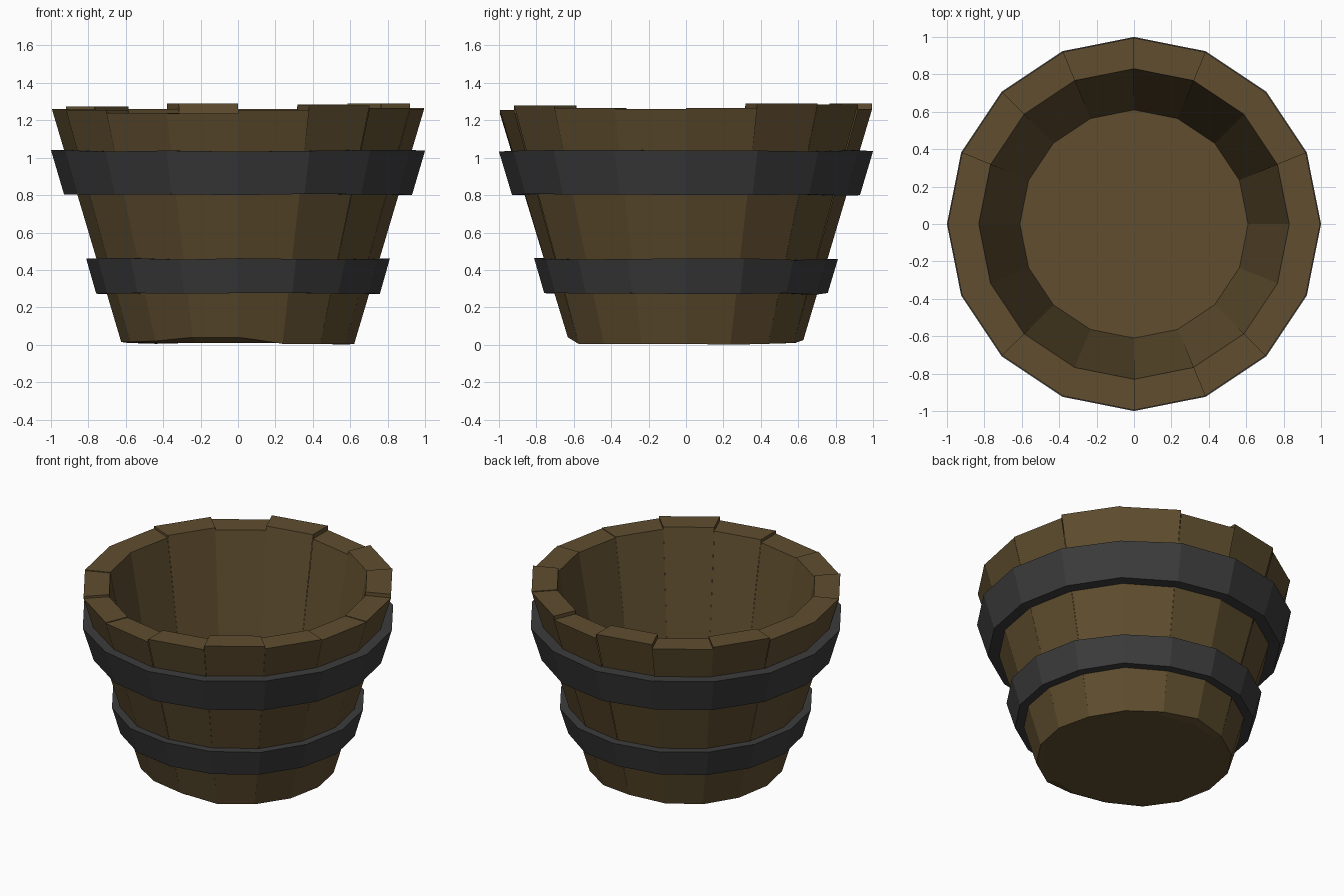
import bpy, bmesh, random
from math import cos, sin, pi

if "Cube" in bpy.data.objects:
    bpy.data.objects.remove(bpy.data.objects["Cube"])

random.seed(3)
N = 16


def material(name, color):
    m = bpy.data.materials.new(name)
    m.diffuse_color = (*color, 1)
    m.use_nodes = True
    m.node_tree.nodes["Principled BSDF"].inputs["Base Color"].default_value = m.diffuse_color
    return m


wood = material("wood", (0.115, 0.075, 0.028))
iron = material("iron", (0.045, 0.045, 0.046))


def pt(r, k, z):
    a = 2 * pi * k / N
    return (r * cos(a), r * sin(a), z)


def outer_r(z):
    return 0.62 + 0.30 * z


def finish(bm, name, mat):
    bmesh.ops.remove_doubles(bm, verts=bm.verts, dist=0.0005)
    bmesh.ops.recalc_face_normals(bm, faces=bm.faces)
    me = bpy.data.meshes.new(name)
    bm.to_mesh(me)
    bm.free()
    me.materials.append(mat)
    ob = bpy.data.objects.new(name, me)
    bpy.context.collection.objects.link(ob)
    return ob


# Uneven stave tops (one per stave) and bottom edge heights (one per corner)
tops = [1.265, 1.29, 1.285, 1.26, 1.29, 1.26, 1.275, 1.26,
        1.26, 1.255, 1.24, 1.235, 1.255, 1.28, 1.265, 1.26]
feet = [0.005, 0.0, 0.005, 0.01, 0.025, 0.01, 0.005, 0.01,
        0.015, 0.015, 0.02, 0.04, 0.04, 0.005, 0.005, 0.005]
R_TOP, R_IN, R_FLOOR, Z_FLOOR = 0.995, 0.83, 0.61, 0.045

# Staves: outer wall, inner wall, rim, and steps between neighbours
bm = bmesh.new()


def face(*pts):
    bm.faces.new([bm.verts.new(p) for p in pts])


for i in range(N):
    j, h, prev = i + 1, tops[i], tops[i - 1]
    face(pt(outer_r(feet[i]), i, feet[i]), pt(outer_r(feet[j % N]), j, feet[j % N]),
         pt(R_TOP, j, h), pt(R_TOP, i, h))
    face(pt(R_FLOOR, j, Z_FLOOR), pt(R_FLOOR, i, Z_FLOOR), pt(R_IN, i, h), pt(R_IN, j, h))
    face(pt(R_TOP, i, h), pt(R_TOP, j, h), pt(R_IN, j, h), pt(R_IN, i, h))
    if abs(h - prev) > 0.001:
        face(pt(R_TOP, i, prev), pt(R_TOP, i, h), pt(R_IN, i, h), pt(R_IN, i, prev))
    # underside wedge running to the centre
    face(pt(outer_r(feet[i]), i, feet[i]), pt(0.58, i, 0.008),
         pt(0.58, j, 0.008), pt(outer_r(feet[j % N]), j, feet[j % N]))
face(*[pt(0.58, k, 0.008) for k in reversed(range(N))])
face(*[pt(R_FLOOR, k, Z_FLOOR) for k in range(N)])
finish(bm, "staves_and_floor", wood)


# Hoops: box-section rings with slightly uneven edges
def hoop(name, z0, z1, r0, r1):
    bm = bmesh.new()
    rings = []
    for k in range(N):
        a, b = z0 + random.uniform(-.005, .005), z1 + random.uniform(-.005, .005)
        section = [(r0, a), (r1, b), (outer_r(z1) - 0.03, b), (outer_r(z0) - 0.03, a)]
        rings.append([bm.verts.new(pt(r, k, z)) for r, z in section])
    for k in range(N):
        p, q = rings[k], rings[(k + 1) % N]
        for s in range(4):
            t = (s + 1) % 4
            bm.faces.new((p[s], q[s], q[t], p[t]))
    finish(bm, name, iron)


hoop("upper_hoop", 0.802, 1.037, 0.93, 1.0)
hoop("lower_hoop", 0.272, 0.458, 0.758, 0.812)
